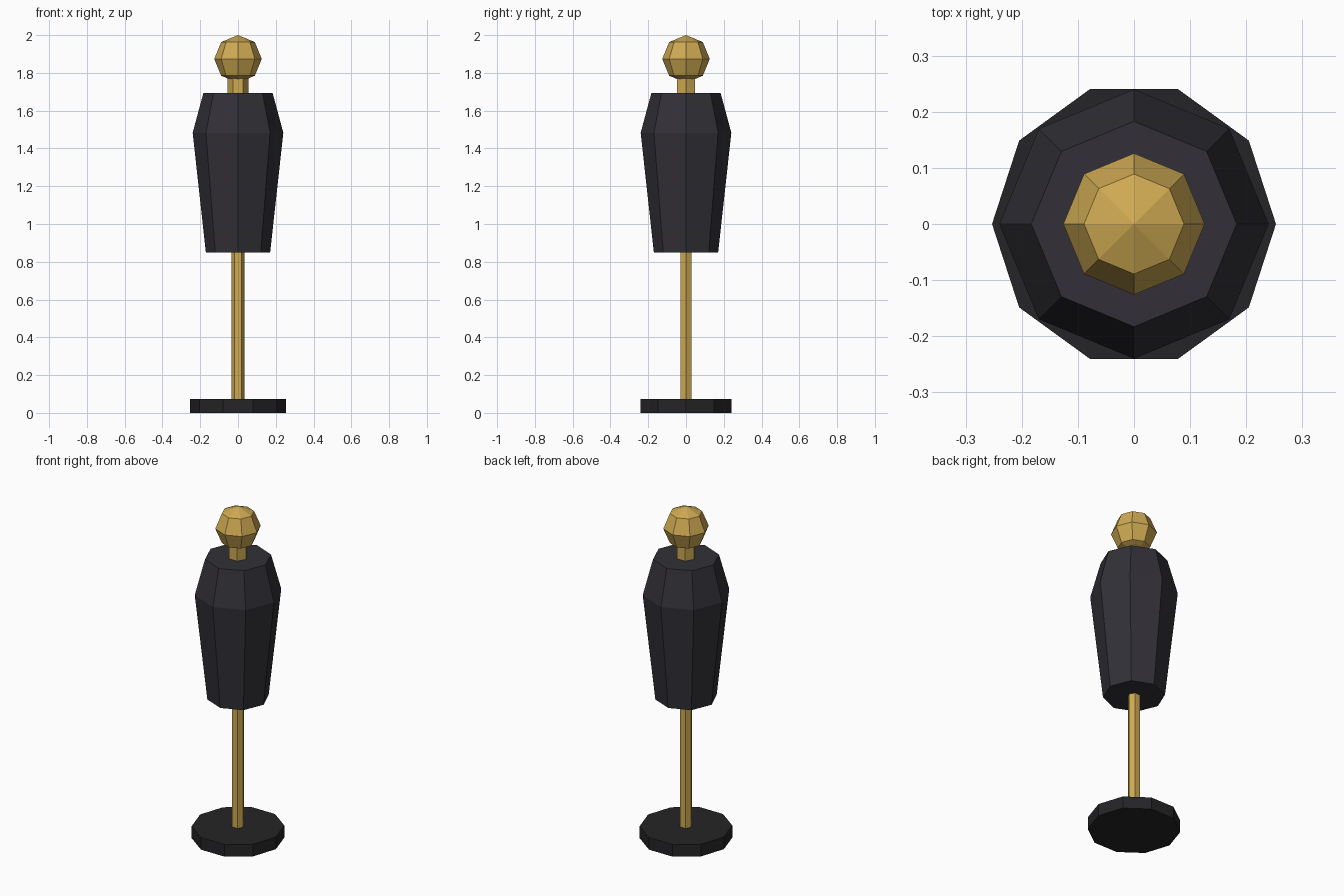
import bpy, bmesh
from math import cos, sin, tau

if "Cube" in bpy.data.objects:
    bpy.data.objects.remove(bpy.data.objects["Cube"])


def material(name, rgb):
    m = bpy.data.materials.new(name)
    m.diffuse_color = (*rgb, 1.0)
    m.use_nodes = True
    m.node_tree.nodes["Principled BSDF"].inputs["Base Color"].default_value = m.diffuse_color
    return m


gold = material("brass", (0.62, 0.40, 0.085))
cloth = material("dark_cloth", (0.032, 0.030, 0.038))
black = material("black_base", (0.018, 0.018, 0.020))


def add_object(name, bm, mat):
    bmesh.ops.recalc_face_normals(bm, faces=bm.faces)
    mesh = bpy.data.meshes.new(name)
    bm.to_mesh(mesh)
    bm.free()
    mesh.materials.append(mat)
    ob = bpy.data.objects.new(name, mesh)
    bpy.context.collection.objects.link(ob)
    return ob


def lathe(name, sides, profile, mat):
    """Closed faceted solid from (radius, z) rings, first corner on +x."""
    bm = bmesh.new()
    rings = [[bm.verts.new((r * cos(tau * i / sides), r * sin(tau * i / sides), z))
              for i in range(sides)] for r, z in profile]
    for a, b in zip(rings, rings[1:]):
        for i in range(sides):
            j = (i + 1) % sides
            bm.faces.new((a[i], a[j], b[j], b[i]))
    bm.faces.new(rings[0][::-1])
    bm.faces.new(rings[-1])
    return add_object(name, bm, mat)


# Stand
lathe("base", 10, [(0.253, 0.0), (0.253, 0.073)], black)
lathe("pole", 6, [(0.035, 0.073), (0.035, 0.86)], gold)

# Tapered torso form with sloped shoulders
lathe("torso", 8, [(0.17, 0.848), (0.24, 1.483), (0.183, 1.694)], cloth)

# Neck and faceted knob head
lathe("neck", 6, [(0.055, 1.69), (0.055, 1.78)], gold)
bm = bmesh.new()
bmesh.ops.create_uvsphere(bm, u_segments=8, v_segments=4, radius=0.126)
bmesh.ops.translate(bm, verts=bm.verts, vec=(0, 0, 1.874))
add_object("head", bm, gold)
